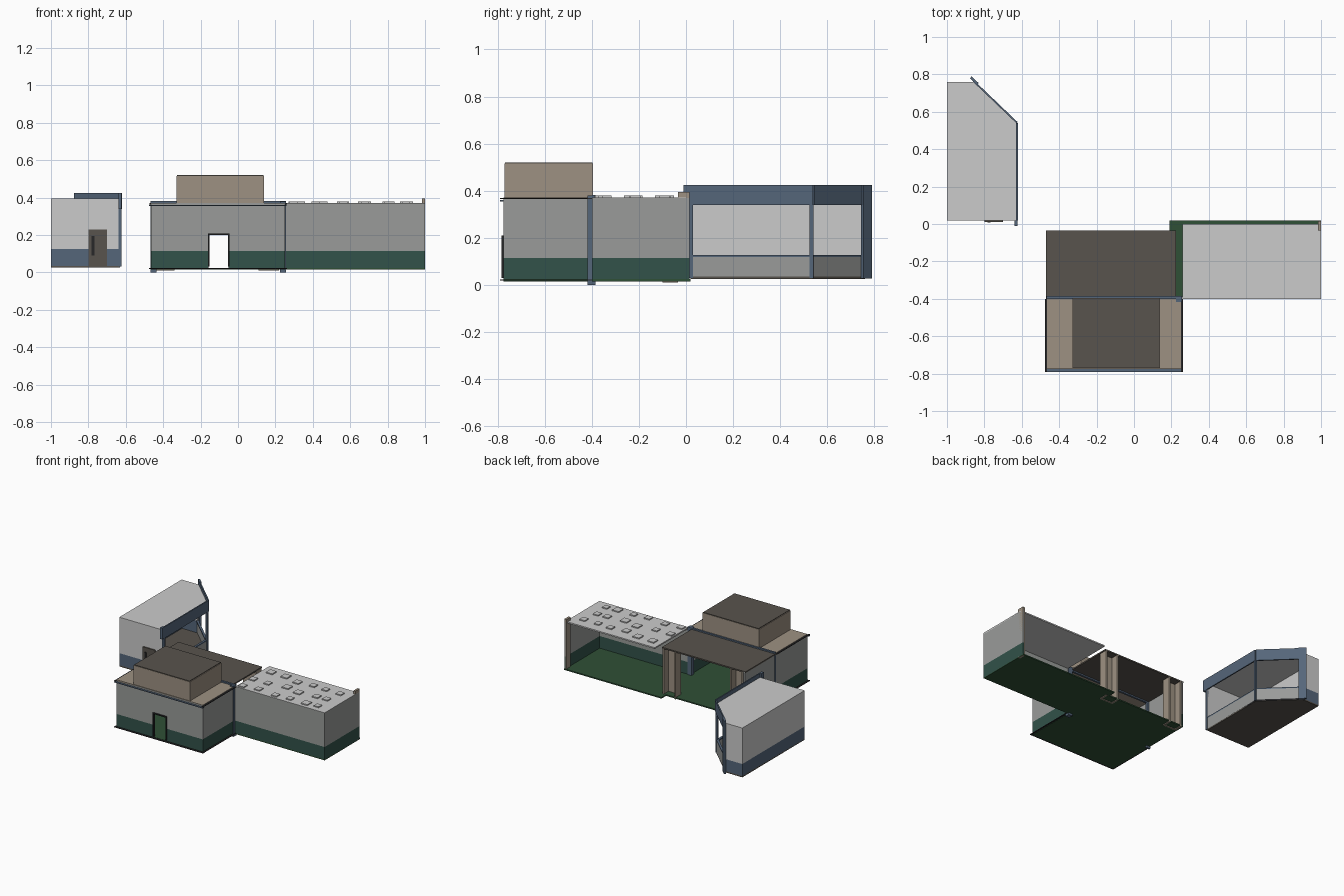
import bpy, bmesh, random
from mathutils import Vector

cube = bpy.data.objects.get("Cube")
if cube:
    bpy.data.objects.remove(cube, do_unlink=True)


def material(name, r, g, b):
    m = bpy.data.materials.new(name)
    m.use_nodes = True
    m.diffuse_color = (r, g, b, 1)
    bsdf = next(n for n in m.node_tree.nodes if n.type == 'BSDF_PRINCIPLED')
    bsdf.inputs["Base Color"].default_value = (r, g, b, 1)
    return m


LIGHT = material("light grey", .6, .6, .6)
GREY = material("wall grey", .32, .33, .32)
TEAL = material("dark teal", .032, .085, .068)
BLUE = material("slate blue", .091, .133, .195)
TAN = material("tan", .337, .283, .223)
BROWN = material("dark brown", .098, .087, .074)
GREEN = material("floor green", .028, .08, .037)
DARK = material("dark trim", .02, .02, .022)


def prism(name, outline, levels, mats):
    """Extrude an outline through the levels, one material for each layer."""
    bm = bmesh.new()
    rings = [[bm.verts.new((x, y, z)) for x, y in outline] for z in levels]
    n = len(outline)
    bm.faces.new(rings[0][::-1])
    for k, (low, high) in enumerate(zip(rings, rings[1:])):
        for i in range(n):
            j = (i + 1) % n
            f = bm.faces.new((low[i], low[j], high[j], high[i]))
            f.material_index = k
    bm.faces.new(rings[-1]).material_index = len(mats) - 1
    bmesh.ops.recalc_face_normals(bm, faces=bm.faces)
    me = bpy.data.meshes.new(name)
    bm.to_mesh(me)
    bm.free()
    for m in mats:
        me.materials.append(m)
    ob = bpy.data.objects.new(name, me)
    bpy.context.collection.objects.link(ob)
    return ob


def box(name, x, y, z, mat):
    return prism(name, [(x[0], y[0]), (x[1], y[0]), (x[1], y[1]), (x[0], y[1])], z, [mat])


def wall(name, a, b, levels, mats, thick=.01):
    """Wall from a to b, thickened to the left of its direction."""
    a, b = Vector(a), Vector(b)
    d = (b - a).normalized()
    side = Vector((-d.y, d.x)) * thick
    return prism(name, [tuple(p) for p in (a, b, b + side, a + side)], levels, mats)


# Main hall and wing: floor
L, R, FRONT, MID, BACK = -.465, .25, -.775, -.4, -.035
floor_outline = [(L, FRONT), (R, FRONT), (R, MID), (1, MID), (1, .02),
                 (.19, .02), (.19, BACK), (L, BACK)]
prism("floor", floor_outline, (.015, .024), [GREEN])

# Two-tone walls, with a gap for the doorway
band = (.02, .115, .37)
tones = [TEAL, GREY]
D0, D1, DTOP = -.157, -.05, .205
wall("front_wall_right", (L, FRONT), (D0, FRONT), band, tones)
wall("front_wall_left", (D1, FRONT), (R, FRONT), band, tones)
box("door_lintel", (D0, D1), (FRONT, FRONT + .01), (DTOP, .37), GREY)
wall("hall_left_wall", (R, FRONT), (R, MID), band, tones)
wall("hall_right_wall", (L, BACK), (L, FRONT), band, tones)
wall("wing_front_wall", (R, MID), (1, MID), band, tones)
wall("wing_end_wall", (1, MID), (1, .015), band, tones)

# Door frame
for n, x in (("right", D0), ("left", D1)):
    box("door_jamb_" + n, (x - .004, x + .004), (FRONT - .009, FRONT + .01), (.03, DTOP), DARK)
box("door_head", (D0 - .004, D1 + .004), (FRONT - .009, FRONT + .01), (DTOP - .004, DTOP + .004), DARK)

# Roofs and raised block
box("hall_front_roof", (L, R), (FRONT, MID), (.362, .372), TAN)
box("hall_rear_roof", (L - .005, .225), (MID, BACK), (.362, .372), BROWN)
prism("roof_block", [(-.33, -.77), (.14, -.77), (.14, -.395), (-.33, -.395)],
      (.37, .515), [TAN])
box("roof_block_top", (-.325, .135), (-.768, -.397), (.515, .52), BROWN)
box("wing_roof", (.26, 1), (MID, 0), (.362, .372), LIGHT)

# Scattered roof patches
random.seed(4)
for i in range(6):
    for j in range(3):
        x = .31 + i * .12 + random.uniform(-.025, .025)
        y = -.35 + j * .13 + random.uniform(-.02, .02)
        s = random.uniform(.02, .028)
        box("roof_patch", (x - s, x + s), (y - s, y + s), (.372, .38), LIGHT)

# Frame between the hall halves
box("frame_post_left", (.225, .257), (-.418, -.385), (0, .38), BLUE)
box("frame_post_right", (-.468, -.437), (-.4, -.385), (0, .38), BLUE)
box("frame_beam", (-.468, .257), (-.4, -.385), (.352, .382), BLUE)

# Ledges at the eaves and base
box("front_ledge", (L - .012, R + .01), (-.79, FRONT), (.355, .36), BLUE)
box("front_base", (L - .012, R + .01), (-.79, FRONT), (.018, .022), DARK)
for n, x in (("right", L - .012), ("left", R)):
    box("side_ledge_" + n, (x, x + .012), (-.79, MID), (.364, .368), DARK)
    box("side_base_" + n, (x, x + .012), (-.79, MID), (.018, .022), DARK)

# Channel posts along the open back
for n, x0, x1 in (("right", -.45, -.34), ("left", .11, .22)):
    box("channel_web_" + n, (x0, x1), (-.1, -.09), (.01, .365), TAN)
    for s, x in (("outer", x0), ("inner", x1 - .012)):
        box("channel_" + s + "_" + n, (x, x + .012), (-.1, BACK), (.01, .365), TAN)
box("wing_end_post", (.983, 1), (-.035, .015), (.015, .395), TAN)

# Corner shop: floor, roof and solid walls
c, d, e, f, g = (-1, .02), (-.63, .02), (-.63, .54), (-.86, .76), (-1, .76)
prism("shop_floor", [c, d, e, f, g], (.025, .035), [BROWN])
prism("shop_roof", [c, d, e, f, g], (.385, .395), [LIGHT])
shop_band = (.03, .125, .39)
wall("shop_front_wall", c, d, shop_band, [BLUE, LIGHT])
wall("shop_back_wall", f, g, shop_band, [BLUE, LIGHT])
wall("shop_right_wall", g, c, shop_band, [BLUE, LIGHT])

# Shop windows: low wall, sill and fascia on both glazed sides
for n, a, b in (("side", d, e), ("corner", e, f)):
    wall("window_wall_" + n, a, b, (.035, .118), [GREY])
    wall("window_sill_" + n, a, b, (.118, .127), [BLUE], .016)
    wall("window_base_" + n, a, b, (.026, .037), [DARK])
    wall("fascia_" + n, a, b, (.34, .425), [BLUE], -.009)
box("fascia_end", (-.64, -.622), (-.01, .02), (.34, .425), BLUE)

# Shop posts
box("shop_front_post", (-.64, -.624), (.012, .03), (.03, .34), BLUE)
box("shop_corner_post", (-.638, -.624), (.525, .542), (.03, .34), BLUE)
wall("shop_back_post", (-.84, .743), (-.878, .779), (.026, .425), [BLUE], -.014)

# Shop door and handle
box("shop_door", (-.8, -.7), (.012, .02), (.033, .23), BROWN)
box("shop_door_handle", (-.782, -.768), (.007, .012), (.09, .195), DARK)
